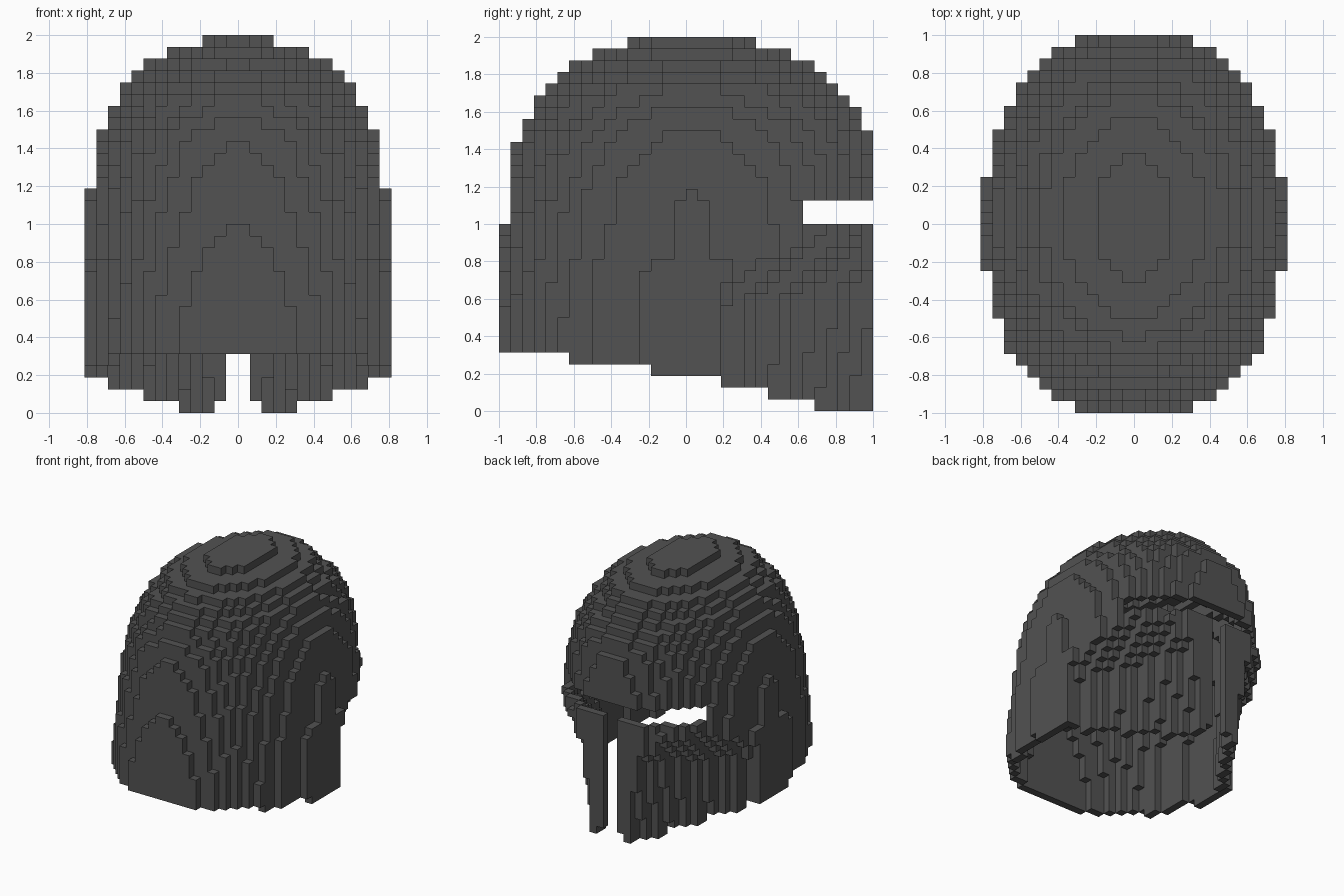
import bpy, bmesh
from mathutils import Vector

old = bpy.data.objects.get("Cube")
if old:
    bpy.data.objects.remove(old, do_unlink=True)

CELL = 0.0625
CENTRE_Y = 0.03

# One flat colour
steel = bpy.data.materials.new("dark_steel")
steel.use_nodes = True
colour = (0.085, 0.085, 0.085, 1)
steel.diffuse_color = colour
steel.node_tree.nodes["Principled BSDF"].inputs["Base Color"].default_value = colour

# Helmet profile: height, half width, reach behind, reach ahead
PROFILE = [
    (0.5, 0.797, 1.02, 1.035), (0.7, 0.796, 0.995, 1.03),
    (0.8, 0.795, 0.99, 1.03), (0.83, 0.784, 0.987, 1.03),
    (1.0, 0.783, 0.969, 1.02), (1.19, 0.782, 0.95, 1.01),
    (1.42, 0.74, 0.91, 0.985), (1.5, 0.72, 0.88, 0.97),
    (1.59, 0.675, 0.825, 0.925), (1.66, 0.635, 0.79, 0.86),
    (1.72, 0.605, 0.73, 0.795), (1.78, 0.545, 0.675, 0.735),
    (1.84, 0.485, 0.61, 0.675), (1.906, 0.37, 0.485, 0.55),
    (1.97, 0.2, 0.31, 0.37),
]


def section(z):
    """Half width, back reach and front reach at a height."""
    if z <= PROFILE[0][0]:
        return PROFILE[0][1:]
    for low, high in zip(PROFILE, PROFILE[1:]):
        if z <= high[0]:
            t = (z - low[0]) / (high[0] - low[0])
            return [p + (q - p) * t for p, q in zip(low[1:], high[1:])]
    return PROFILE[-1][1:]


def cheek_limit(y, z):
    """Half width of the hollowed cheeks, which flare out in a shelf on top."""
    chin = 0.88 - 0.77 * y + 0.3 * min(max(z, 0), 0.5) * max(0, y - 0.3)
    shelf = 0.75 * max(0, z - 0.55 - 0.13 * y)
    return max(chin, 0.17) + shelf


def centre(cell):
    return [(n + 0.5) * CELL for n in cell]


def solid(cell):
    """True inside the uncut, filled helmet."""
    x, y, z = centre(cell)
    if z > 2 or y > 1:
        return False
    width, back, front = section(z)
    reach = front - CENTRE_Y if y > CENTRE_Y else back + CENTRE_Y
    # The plan is boxier near the rim than in the dome
    power = 2.4 - 0.39 * min(max(z - 0.4, 0), 0.9)
    if abs(x / width) ** power + abs((y - CENTRE_Y) / reach) ** power > 1:
        return False
    return not (y > 0.19 and z < 1 and abs(x) > cheek_limit(y, z))


def cut_away(cell):
    """True in the eye slit, the mouth gap and below the stepped rim."""
    x, y, z = centre(cell)
    rim = sum(y < edge for edge in (0.69, 0.44, 0.19, -0.19, -0.63)) * CELL
    eye_slit = y > 0.62 and 1 < z < 1.125
    gap = 0.125 if z < CELL else CELL
    mouth_gap = y > 0.5 and z < 1.1 and abs(x) < gap
    return z < rim or eye_slit or mouth_gap


SIDES = [Vector(d) for d in ((1, 0, 0), (-1, 0, 0), (0, 1, 0),
                             (0, -1, 0), (0, 0, 1), (0, 0, -1))]


def step(cell, d):
    return tuple(int(c + n) for c, n in zip(cell, d))


# Thin shell of cells
filled = {(i, j, k) for i in range(-14, 14) for j in range(-17, 17)
          for k in range(-1, 32) if solid((i, j, k))}
shell = {c for c in filled if c[2] >= 0 and not cut_away(c)
         and not all(step(c, d) in filled for d in SIDES)}


def part_of(cell):
    x, y, z = centre(cell)
    if z > 1.06:
        return "crown"
    if y < 0.19:
        return "neck_guard"
    return "left_cheek" if x > 0 else "right_cheek"


def build(name):
    """Skin the outside faces of one part's cells."""
    bm = bmesh.new()
    corners = {}

    def corner(p):
        key = tuple(round(2 * v) for v in p)
        if key not in corners:
            corners[key] = bm.verts.new(p * CELL)
        return corners[key]

    for cell in sorted(shell):
        if part_of(cell) != name:
            continue
        middle = Vector(cell) + Vector((0.5, 0.5, 0.5))
        for d in SIDES:
            if step(cell, d) in shell:
                continue
            u = Vector((d.y, d.z, d.x))
            v = d.cross(u)
            ring = [corner(middle + (d + u * a + v * b) / 2)
                    for a, b in ((-1, -1), (1, -1), (1, 1), (-1, 1))]
            bm.faces.new(ring)
    # Merge flat neighbouring squares into broad plates
    bmesh.ops.dissolve_limit(bm, angle_limit=0.01, verts=bm.verts, edges=bm.edges)
    mesh = bpy.data.meshes.new(name)
    bm.to_mesh(mesh)
    bm.free()
    mesh.materials.append(steel)
    bpy.context.collection.objects.link(bpy.data.objects.new(name, mesh))


for part in ("crown", "neck_guard", "left_cheek", "right_cheek"):
    build(part)
